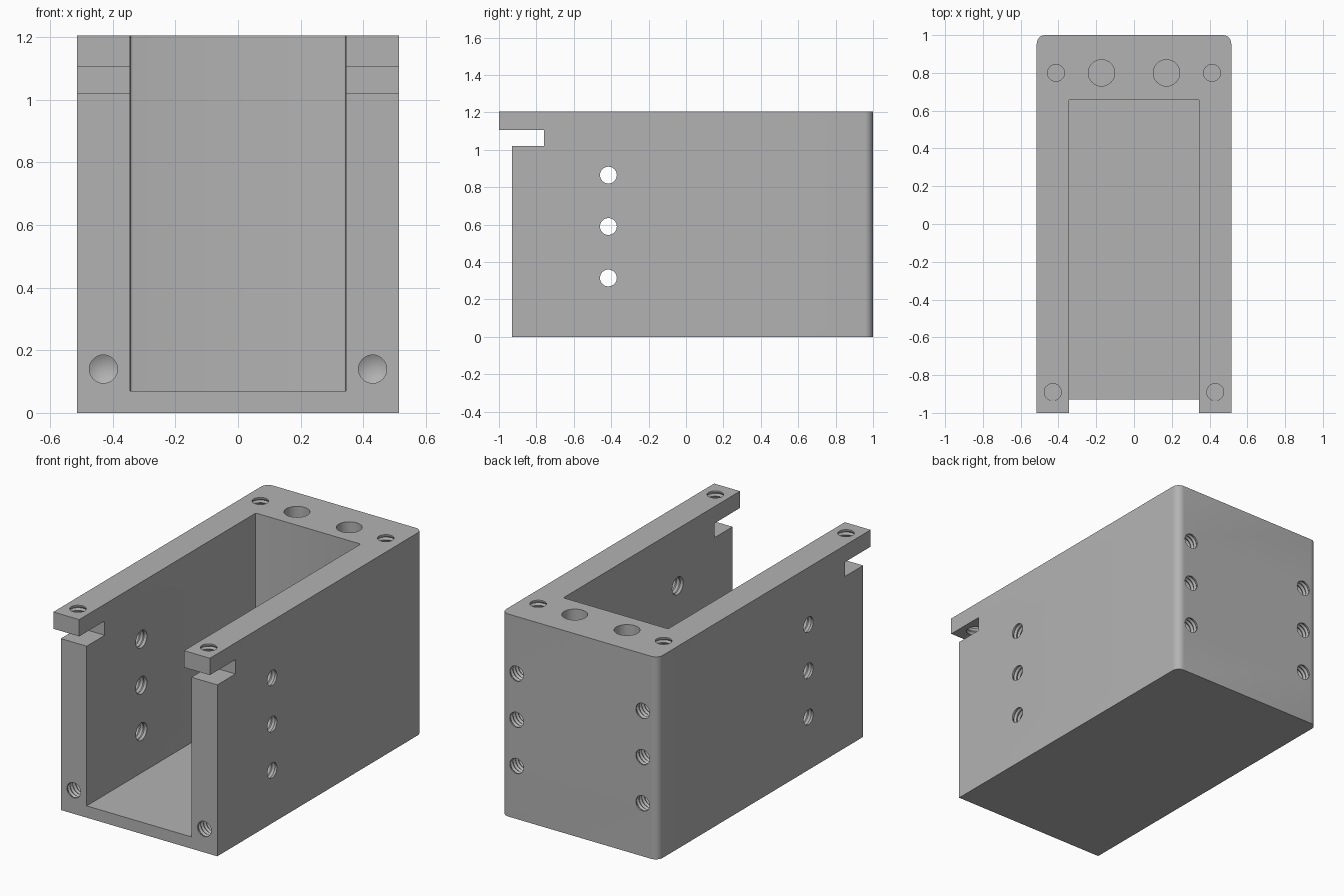
import bpy, bmesh, math
from mathutils import Vector

if "Cube" in bpy.data.objects:
    bpy.data.objects.remove(bpy.data.objects["Cube"])

HALF_W, HEIGHT, INNER = 0.515, 1.205, 0.345
HOLE_R, GROOVE, PITCH = 0.045, 0.008, 0.025
LEVELS = (0.315, 0.59, 0.865)

metal = bpy.data.materials.new("plain_grey")
metal.use_nodes = True
grey = (0.45, 0.45, 0.45, 1)
metal.diffuse_color = grey
metal.node_tree.nodes["Principled BSDF"].inputs["Base Color"].default_value = grey


def make_object(name, bm):
    bmesh.ops.recalc_face_normals(bm, faces=bm.faces)
    mesh = bpy.data.meshes.new(name)
    bm.to_mesh(mesh)
    bm.free()
    mesh.materials.append(metal)
    obj = bpy.data.objects.new(name, mesh)
    bpy.context.collection.objects.link(obj)
    return obj


def extruded_profile(points, half_width, round_y, radius, segments):
    """Extrude a y-z outline along x and round its upright edges at round_y."""
    bm = bmesh.new()
    face = bm.faces.new([bm.verts.new((-half_width, y, z)) for y, z in points])
    out = bmesh.ops.extrude_face_region(bm, geom=[face])["geom"]
    moved = [v for v in out if isinstance(v, bmesh.types.BMVert)]
    bmesh.ops.translate(bm, verts=moved, vec=(2 * half_width, 0, 0))
    edges = [e for e in bm.edges
             if all(abs(v.co.y - round_y) < 1e-4 for v in e.verts)
             and abs(e.verts[0].co.x - e.verts[1].co.x) < 1e-4]
    bmesh.ops.bevel(bm, geom=edges, offset=radius, segments=segments,
                    profile=0.5, affect='EDGES')
    return bm


def add_hole(bm, mouth, direction, depth, radius=HOLE_R, threaded=True, tip=0.0):
    """Add a lathed drill shape that starts just outside the mouth."""
    profile = [(radius, -0.02), (radius, 0.006)]
    if threaded:
        d = 0.006
        while d + PITCH < depth:
            profile += [(radius + GROOVE, d + PITCH / 2), (radius, d + PITCH)]
            d += PITCH
    profile.append((radius, depth))
    turn = Vector(direction).to_track_quat('Z', 'Y')
    steps, rings = 32, []
    for r, d in profile:
        angles = [math.tau * i / steps for i in range(steps)]
        rings.append([bm.verts.new(Vector(mouth) + turn @ Vector(
            (r * math.cos(a), r * math.sin(a), d))) for a in angles])
    for a, b in zip(rings, rings[1:]):
        for i in range(steps):
            j = (i + 1) % steps
            bm.faces.new((a[i], a[j], b[j], b[i]))
    bm.faces.new(rings[0][::-1])
    if tip:
        end = bm.verts.new(Vector(mouth) + turn @ Vector((0, 0, depth + tip)))
        for i in range(steps):
            bm.faces.new((rings[-1][i], rings[-1][(i + 1) % steps], end))
    else:
        bm.faces.new(rings[-1])


# Housing block with slotted front tabs and rounded back corners
outline = [(-0.93, 0), (1, 0), (1, HEIGHT), (-1, HEIGHT),
           (-1, 1.105), (-0.76, 1.105), (-0.76, 1.02), (-0.93, 1.02)]
housing = make_object("housing", extruded_profile(outline, HALF_W, 1, 0.045, 8))

# Open channel through the front and top
channel = [(-1.2, 0.07), (0.66, 0.07), (0.66, 1.4), (-1.2, 1.4)]
channel_cutter = make_object(
    "channel_cutter", extruded_profile(channel, INNER, 0.66, 0.01, 3))

# Screw holes and dowel holes, the same on both sides
holes = bmesh.new()
for s in (-1, 1):
    for z in LEVELS:
        add_hole(holes, (s * HALF_W, -0.415, z), (-s, 0, 0), 0.19)
        add_hole(holes, (s * 0.415, 1, z), (0, -1, 0), 0.22, tip=0.025)
    add_hole(holes, (s * 0.43, -0.93, 0.14), (0, 1, 0), 0.22, tip=0.025)
    add_hole(holes, (s * 0.43, -0.89, HEIGHT), (0, 0, -1), 0.14)
    add_hole(holes, (s * 0.413, 0.8, HEIGHT), (0, 0, -1), 0.22)
    add_hole(holes, (s * 0.172, 0.8, HEIGHT), (0, 0, -1), 0.6,
             radius=0.07, threaded=False)
hole_cutter = make_object("hole_cutter", holes)

# Cut the housing
bpy.context.view_layer.objects.active = housing
for cutter in (channel_cutter, hole_cutter):
    cutter.hide_render = True
    mod = housing.modifiers.new("cut", 'BOOLEAN')
    mod.operation = 'DIFFERENCE'
    mod.solver = 'EXACT'
    mod.object = cutter
    bpy.ops.object.modifier_apply(modifier=mod.name)
    bpy.data.objects.remove(cutter)

bpy.ops.object.select_all(action='DESELECT')
housing.select_set(True)
bpy.ops.object.shade_smooth_by_angle(angle=math.radians(30))
